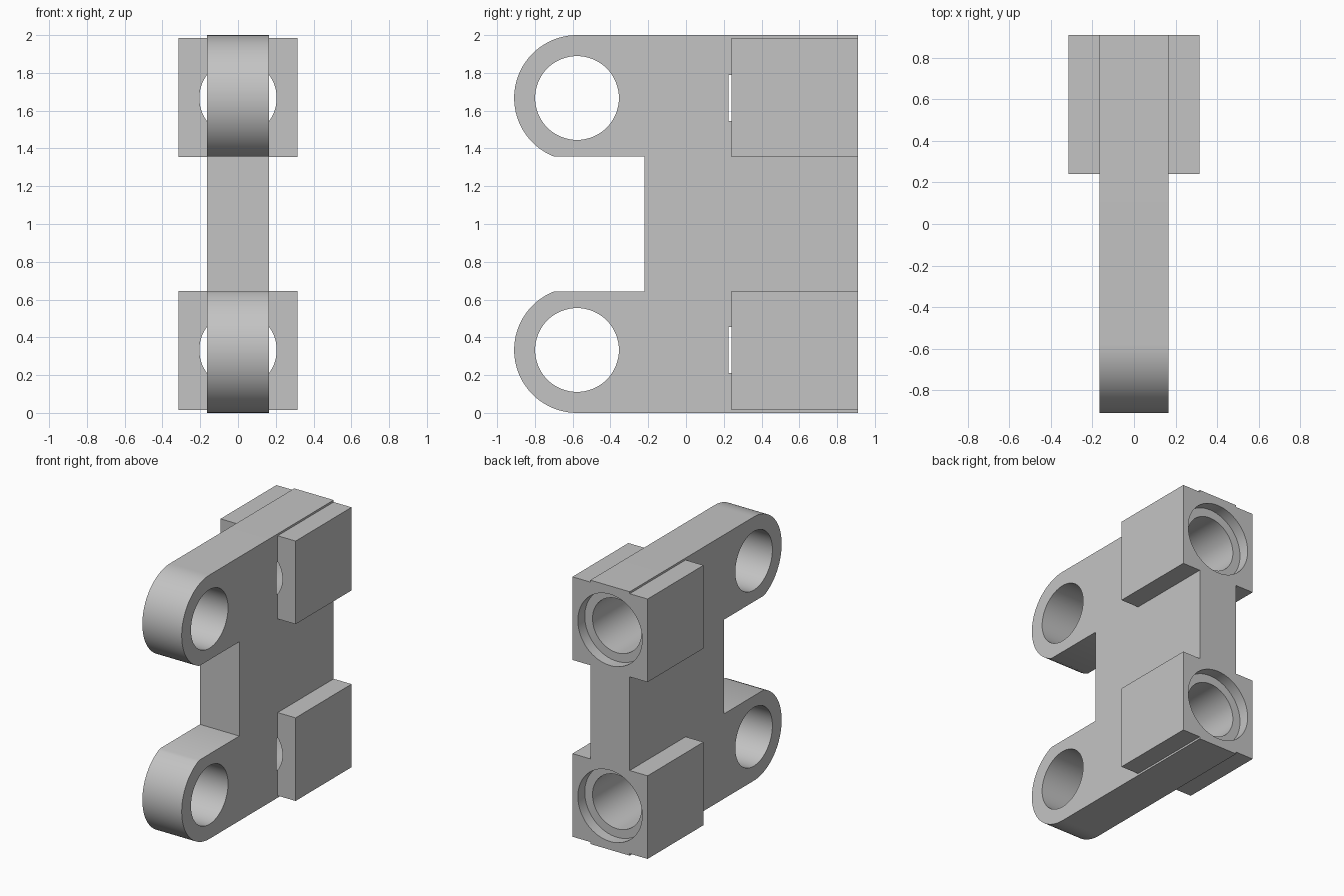
import bpy, bmesh, math
from mathutils import Matrix

cube = bpy.data.objects.get("Cube")
if cube:
    bpy.data.objects.remove(cube, do_unlink=True)

R = 0.333            # arm end radius
PIN_Y = -0.577       # arm hole position
BACK = 0.91
HALF = 0.165         # half thickness of the plate
LEVELS = (R, 2 - R)  # heights of the two arms and sockets

grey = bpy.data.materials.new("light grey plastic")
grey.use_nodes = True
colour = (0.55, 0.55, 0.55, 1)
grey.diffuse_color = colour
grey.node_tree.nodes["Principled BSDF"].inputs["Base Color"].default_value = colour


def make_object(name, bm):
    bmesh.ops.recalc_face_normals(bm, faces=bm.faces)
    mesh = bpy.data.meshes.new(name)
    bm.to_mesh(mesh)
    bm.free()
    mesh.materials.append(grey)
    obj = bpy.data.objects.new(name, mesh)
    bpy.context.collection.objects.link(obj)
    return obj


def cylinder(name, radius, length, centre, axis):
    bm = bmesh.new()
    turn = Matrix.Rotation(math.pi / 2, 4, "Y" if axis == "x" else "X")
    bmesh.ops.create_cone(bm, cap_ends=True, segments=64, radius1=radius, radius2=radius,
                          depth=length, matrix=Matrix.Translation(centre) @ turn)
    return make_object(name, bm)


def box(name, size, centre):
    bm = bmesh.new()
    bmesh.ops.create_cube(bm, size=1, matrix=Matrix.Translation(centre) @ Matrix.Diagonal((*size, 1)))
    return make_object(name, bm)


def combine(target, tool, operation):
    mod = target.modifiers.new(operation.lower(), "BOOLEAN")
    mod.operation, mod.solver, mod.object = operation, "EXACT", tool
    bpy.context.view_layer.objects.active = target
    bpy.ops.object.modifier_apply(modifier=mod.name)
    bpy.data.objects.remove(tool, do_unlink=True)


# Side profile of the plate: rounded upper arm, then its mirror image below
arm_bottom = 1.357
end = math.pi + math.asin((2 - R - arm_bottom) / R)
steps = 40
upper = [(BACK, 2.0)]
for i in range(steps + 1):
    a = math.pi / 2 + (end - math.pi / 2) * i / steps
    upper.append((PIN_Y + R * math.cos(a), 2 - R + R * math.sin(a)))
upper.append((-0.22, arm_bottom))
profile = upper + [(y, 2 - z) for y, z in reversed(upper)]

bm = bmesh.new()
face = bm.faces.new([bm.verts.new((-HALF, y, z)) for y, z in profile])
side = bmesh.ops.extrude_face_region(bm, geom=[face])["geom"]
bmesh.ops.translate(bm, vec=(2 * HALF, 0, 0),
                    verts=[v for v in side if isinstance(v, bmesh.types.BMVert)])
body = make_object("hinge_bracket", bm)

# Socket blocks at the back
for z in LEVELS:
    middle = z + (0.003 if z > 1 else -0.003) * 1
    combine(body, box("socket_block", (0.63, BACK - 0.24, 0.63), (0, (BACK + 0.24) / 2, middle)), "UNION")

# Arm holes, blind bores and their wider rims
for z in LEVELS:
    combine(body, cylinder("arm_hole", 0.222, 1, (0, PIN_Y, z), "x"), "DIFFERENCE")
    combine(body, cylinder("socket_bore", 0.205, 1, (0, 0.725, z), "y"), "DIFFERENCE")
    combine(body, cylinder("socket_rim", 0.27, 0.4, (0, BACK - 0.083 + 0.2, z), "y"), "DIFFERENCE")

# Smooth curved walls, sharp edges kept
bpy.ops.object.select_all(action="DESELECT")
body.select_set(True)
bpy.context.view_layer.objects.active = body
bpy.ops.object.shade_smooth_by_angle(angle=math.radians(30))
